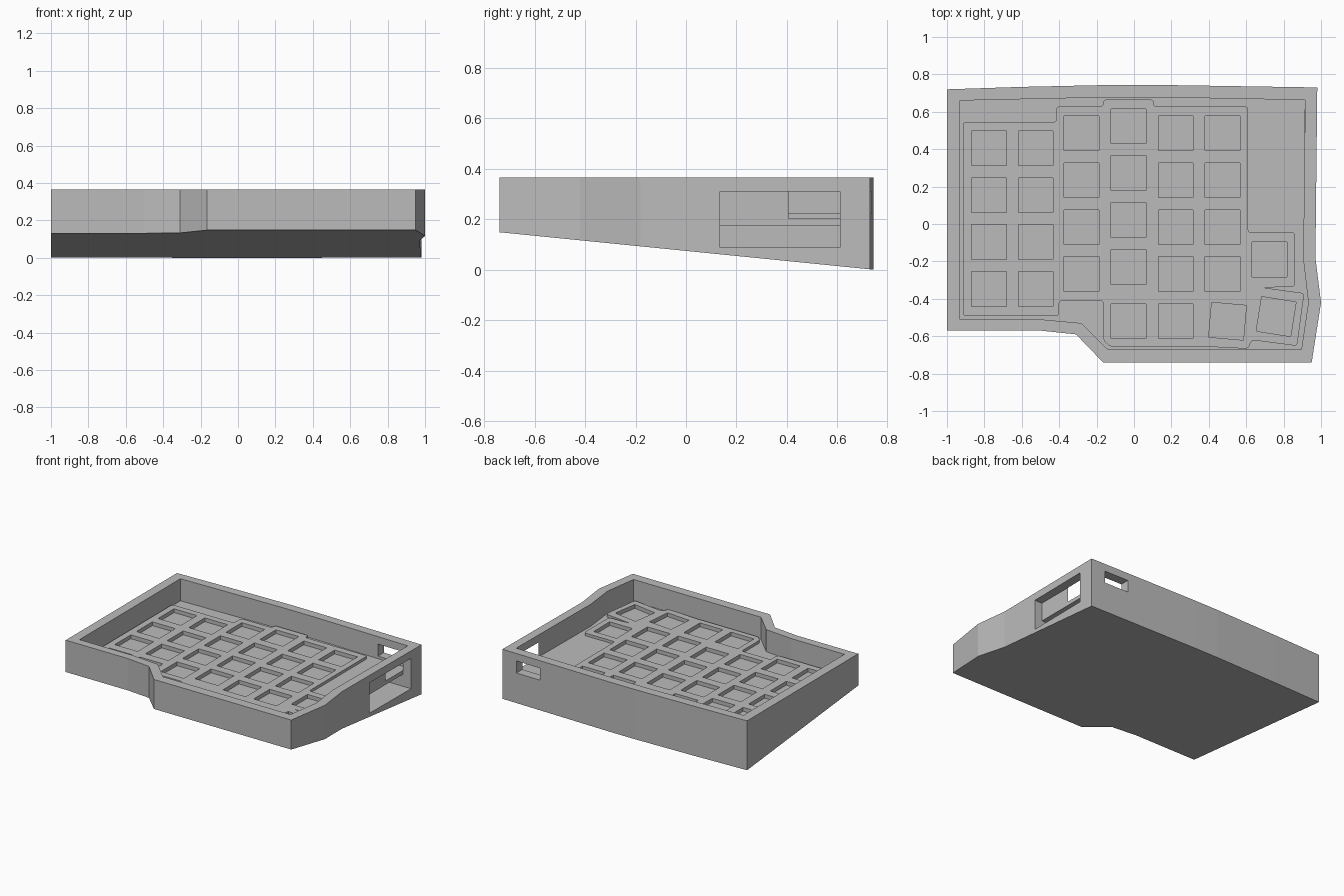
import bpy, bmesh, math
from mathutils import Matrix, Vector

if "Cube" in bpy.data.objects:
    bpy.data.objects.remove(bpy.data.objects["Cube"], do_unlink=True)

grey = bpy.data.materials.new("matte_grey")
grey.use_nodes = True
colour = (0.5, 0.5, 0.5, 1)
grey.diffuse_color = colour
bsdf = next(n for n in grey.node_tree.nodes if n.type == 'BSDF_PRINCIPLED')
bsdf.inputs["Base Color"].default_value = colour

RIM, FLOOR, SLAB_UNDER, PLATE = 0.365, 0.203, 0.175, 0.223


def finish(name, bm):
    bmesh.ops.recalc_face_normals(bm, faces=bm.faces)
    mesh = bpy.data.meshes.new(name)
    bm.to_mesh(mesh)
    bm.free()
    mesh.materials.append(grey)
    obj = bpy.data.objects.new(name, mesh)
    bpy.context.collection.objects.link(obj)
    return obj


def prism(name, outline, bottom, top, rounding=0):
    """Extrude an outline; bottom is a function of y so it may slope."""
    bm = bmesh.new()
    low = [bm.verts.new((x, y, bottom(y))) for x, y in outline]
    high = [bm.verts.new((x, y, top)) for x, y in outline]
    bm.faces.new(low)
    bm.faces.new(high)
    n = len(outline)
    for i in range(n):
        j = (i + 1) % n
        bm.faces.new((low[i], low[j], high[j], high[i]))
    if rounding:
        upright = [bm.edges.get((a, b)) for a, b in zip(low, high)]
        bmesh.ops.bevel(bm, geom=upright, offset=rounding, segments=3,
                        profile=0.5, affect='EDGES')
    return finish(name, bm)


def add_box(bm, lo, hi, turn=0):
    lo, hi = Vector(lo), Vector(hi)
    m = (Matrix.Translation((lo + hi) / 2) @ Matrix.Rotation(math.radians(turn), 4, 'Z')
         @ Matrix.Diagonal((*(hi - lo), 1)))
    bmesh.ops.create_cube(bm, size=1, matrix=m)


def box(name, lo, hi):
    bm = bmesh.new()
    add_box(bm, lo, hi)
    return finish(name, bm)


def cut(target, cutter):
    mod = target.modifiers.new("cut", 'BOOLEAN')
    mod.operation = 'DIFFERENCE'
    mod.solver = 'EXACT'
    mod.object = cutter
    bpy.context.view_layer.update()
    with bpy.context.temp_override(object=target, active_object=target):
        bpy.ops.object.modifier_apply(modifier=mod.name)
    bpy.data.objects.remove(cutter, do_unlink=True)


# Wedge-shaped case body with a sloping underside
outer = [(-1, .72), (-.6, .733), (-.1, .744), (.1, .744), (.98, .73), (.97, -.18),
         (1, -.42), (.95, -.74), (-.165, -.74), (-.31, -.59), (-.5, -.57), (-1, -.57)]
inner = [(-.93, .66), (-.15, .677), (.15, .677), (.915, .663), (.905, -.19),
         (.932, -.42), (.895, -.67), (-.14, -.67), (-.28, -.53), (-.5, -.51), (-.93, -.51)]
case = prism("case_body", outer, lambda y: 0.1 * (0.744 - y), RIM)

# Open tray above the floor
cut(case, prism("tray_cutter", inner, lambda y: FLOOR, RIM + 0.1))
# Side window, with a bay running under the floor
cut(case, box("side_window_cutter", (.912, .135, .087), (1.1, .61, .31)))
cut(case, box("bay_cutter", (.45, .135, .087), (.915, .61, SLAB_UNDER)))
# Small port in the back wall
cut(case, box("back_port_cutter", (.67, .6, .222), (.865, .85, .31)))

# Raised switch plate with rounded corners
plate_outline = [(-.915, .545), (-.415, .545), (-.415, .628), (-.165, .628), (-.165, .665),
                 (.105, .665), (.105, .628), (.61, .628), (.61, -.045), (.86, -.045),
                 (.86, -.335), (.69, -.34), (.91, -.37), (.872, -.652), (.63, -.62),
                 (.61, -.667), (.37, -.655), (-.13, -.655), (-.165, -.62), (-.165, -.41),
                 (-.4, -.41), (-.4, -.49), (-.915, -.49)]
plate = prism("switch_plate", plate_outline, lambda y: FLOOR - 0.012, PLATE, 0.015)

# Square key openings: columns of four plus a thumb group
keys = [(x, top - 0.251 * row, 0)
        for x, top in ((-.775, .405), (-.525, .405), (-.28, .485),
                       (-.03, .523), (.223, .485), (.473, .485))
        for row in range(4)]
keys += [(-.03, -.52, 0), (.223, -.52, 0), (.725, -.19, 0), (.5, -.52, -5), (.76, -.495, -9)]


def key_cutter():
    bm = bmesh.new()
    h = 0.093
    for x, y, turn in keys:
        add_box(bm, (x - h, y - h, FLOOR - 0.008), (x + h, y + h, RIM), turn)
    return finish("key_cutter", bm)


# The openings sink slightly into the floor below the plate
cut(case, key_cutter())
cut(plate, key_cutter())
